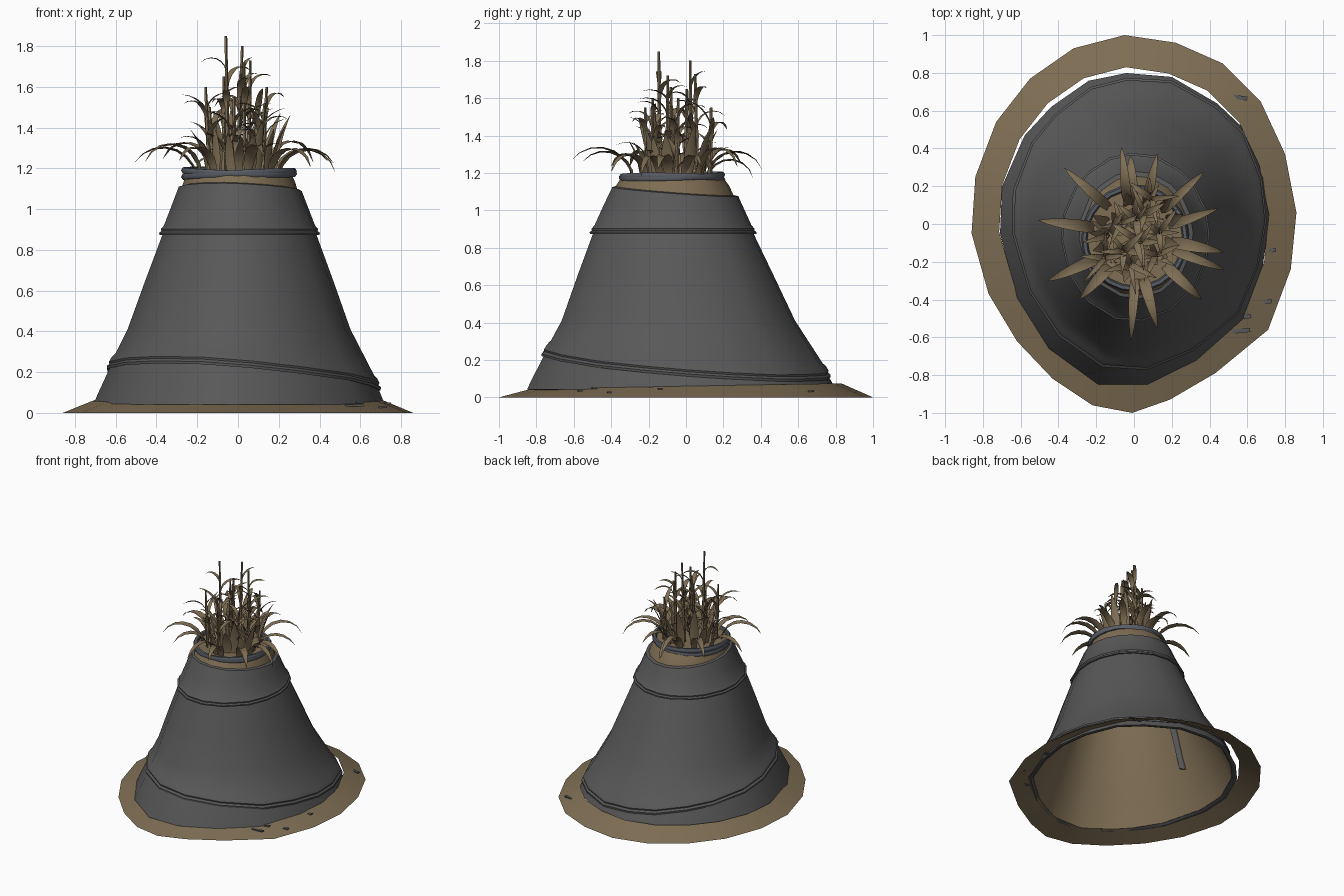
import bpy, bmesh, math, random
from mathutils import Vector

if "Cube" in bpy.data.objects:
    bpy.data.objects.remove(bpy.data.objects["Cube"])
random.seed(7)


def mat(name, c):
    m = bpy.data.materials.new(name)
    m.diffuse_color = (*c, 1)
    m.use_nodes = True
    m.node_tree.nodes["Principled BSDF"].inputs["Base Color"].default_value = m.diffuse_color
    return m


STRAW = mat("dry brown", (0.21, 0.155, 0.088))
CLOTH = mat("charcoal grey", (0.098, 0.098, 0.098))
ROPE = mat("slate rope", (0.10, 0.11, 0.13))


def finish(bm, name, material, smooth=35, normals=True):
    if normals:
        bmesh.ops.recalc_face_normals(bm, faces=bm.faces)
    me = bpy.data.meshes.new(name)
    bm.to_mesh(me)
    bm.free()
    ob = bpy.data.objects.new(name, me)
    bpy.context.collection.objects.link(ob)
    me.materials.append(material)
    if smooth:
        bpy.ops.object.select_all(action='DESELECT')
        ob.select_set(True)
        bpy.context.view_layer.objects.active = ob
        bpy.ops.object.shade_smooth_by_angle(angle=math.radians(smooth))
    return ob


# Egg-shaped footprint of the mound, and its extents by height
FOOT = [(.72, .02), (.69, .25), (.59, .5), (.44, .64), (.2, .78), (-.04, .8),
        (-.24, .76), (-.44, .62), (-.58, .47), (-.7, .2), (-.71, -.05), (-.62, -.39),
        (-.45, -.66), (-.19, -.85), (.07, -.85), (.33, -.72), (.58, -.5), (.68, -.23)]
LEVELS = [(0.04, -.71, .72, -.855, .80), (0.2, -.645, .66, -.78, .72),
          (0.42, -.535, .545, -.66, .575), (0.88, -.375, .39, -.505, .365),
          (1.10, -.29, .305, -.405, .265), (1.18, -.265, .275, -.36, .21)]
UNIT = [Vector(((x - .005) / .715, (y + .027) / .827)) for x, y in FOOT]


def section(i, z, off):
    """Point i of the mound outline at height z, pushed outward by off."""
    for a, b in zip(LEVELS, LEVELS[1:]):
        if z <= b[0] or b is LEVELS[-1]:
            break
    t = max(0, min(1, (z - a[0]) / (b[0] - a[0])))
    xl, xr, yf, yb = (p + (q - p) * t for p, q in zip(a[1:], b[1:]))
    u = UNIT[i].lerp(UNIT[i].normalized(), min(1, z / 1.0) * 0.85)
    return Vector(((xl + xr) / 2 + u.x * ((xr - xl) / 2 + off),
                   (yf + yb) / 2 + u.y * ((yb - yf) / 2 + off), z))


def shell(name, rows, material, cap=False):
    """Loft rows of (height, x tilt, y tilt, offset)."""
    bm = bmesh.new()
    prev = None
    n = len(UNIT)
    for z, tx, ty, off in rows:
        ring = [bm.verts.new(section(i, z + tx * UNIT[i].x + ty * UNIT[i].y, off))
                for i in range(n)]
        if prev:
            for i in range(n):
                j = (i + 1) % n
                bm.faces.new((prev[i], prev[j], ring[j], ring[i]))
        prev = ring
    if cap:
        bm.faces.new(prev)
    return finish(bm, name, material)


# Inner brown core, closed at the neck and open below
shell("inner_core", [(.05, 0, 0, -.035), (.2, 0, 0, -.035), (.42, 0, 0, -.03),
                     (.88, 0, 0, -.03), (1.05, 0, 0, -.02), (1.13, 0, 0, -.012),
                     (1.178, 0, 0, -.015)], STRAW, cap=True)

# Three overlapping cloth wraps with rolled hems
T = (-.05, -.06)
shell("lower_wrap", [(.05, 0, 0, -.034), (.04, 0, 0, -.02), (.042, 0, 0, 0),
                     (.09, 0, 0, 0), (.2, *T, -.004)], CLOTH)
shell("middle_wrap", [(.168, *T, -.01), (.165, *T, .006), (.178, *T, .014), (.19, *T, .006),
                      (.2, *T, .014), (.222, *T, .012), (.24, *T, .002),
                      (.41, 0, 0, .002), (.65, 0, 0, .0), (.9, 0, 0, -.006)], CLOTH)
shell("upper_wrap", [(.875, 0, 0, -.01), (.873, 0, 0, .008), (.884, 0, 0, .014),
                     (.892, 0, 0, .006), (.902, 0, 0, .012), (.92, 0, 0, .004),
                     (1.03, 0, 0, .004), (1.1, -.01, -.025, .004),
                     (1.106, -.01, -.025, -.018)], CLOTH)

# Sloping earth skirt
SKIRT = [(.86, .06), (.8, .37), (.67, .65), (.47, .85), (.22, .96), (-.05, 1.0), (-.32, .93),
         (-.55, .77), (-.73, .54), (-.84, .25), (-.86, -.05), (-.77, -.37), (-.62, -.62),
         (-.43, -.82), (-.22, -.96), (-.01, -1.0), (.19, -.93), (.43, -.79), (.71, -.56),
         (.83, -.24)]
bm = bmesh.new()
outer = [bm.verts.new((x, y, 0)) for x, y in SKIRT]
inner = [bm.verts.new((x * .83, y * .83, .06 + .015 * y)) for x, y in SKIRT]
for i in range(len(SKIRT)):
    j = (i + 1) % len(SKIRT)
    bm.faces.new((outer[i], outer[j], inner[j], inner[i]))
finish(bm, "earth_skirt", STRAW)

# Small cloth scraps lying on the skirt
for k, (x, y, z, l, a) in enumerate([(.55, .67, .032, .1, -.12), (.72, -.14, .046, .06, .1),
                                     (.71, -.41, .027, .04, .1), (.6, -.49, .05, .04, .2),
                                     (.57, -.565, .036, .09, .1)]):
    bpy.ops.mesh.primitive_cube_add(size=1, location=(x, y, z), rotation=(0, 0, a))
    o = bpy.context.object
    o.name = f"scrap_{k}"
    o.scale = (l, .022, .008)
    o.data.materials.append(CLOTH)

# Narrow strip on the inside wall
bm = bmesh.new()
pa, pb = Vector((-.36, -.03, .78)), Vector((-.53, -.07, .34))
side, inw = Vector((-.03, .02, 0)), Vector((.02, 0, 0))
quad = [bm.verts.new(p + s + d) for d in (inw * 0, inw)
        for p, s in ((pa, -side * .5), (pa, side * .5), (pb, side * .5), (pb, -side * .5))]
bm.faces.new(quad[:4])
bm.faces.new(quad[4:])
for i in range(4):
    j = (i + 1) % 4
    bm.faces.new((quad[i], quad[j], quad[j + 4], quad[i + 4]))
finish(bm, "inside_strip", CLOTH, 0)

# Crossed rope rings round the neck
for k, (z, rx, ry) in enumerate([(1.182, .03, .03), (1.172, -.02, -.05)]):
    bpy.ops.mesh.primitive_torus_add(location=(.005, -.075, z), rotation=(rx, ry, 0),
                                     major_radius=.268, minor_radius=.017,
                                     major_segments=24, minor_segments=6)
    o = bpy.context.object
    o.name = f"neck_rope_{k}"
    o.data.materials.append(ROPE)
    bpy.ops.object.shade_smooth_by_angle(angle=math.radians(60))


def leaf(bm, base, az, length, width, p0, p1, n=7):
    """Tapered, V-folded blade bending from pitch p0 to p1 (degrees)."""
    out = Vector((math.cos(az), math.sin(az), 0))
    side = Vector((-out.y, out.x, 0))
    p = Vector(base)
    prev = None
    for i in range(n + 1):
        t = i / n
        pitch = math.radians(p0 + (p1 - p0) * t)
        d = out * math.cos(pitch) + Vector((0, 0, math.sin(pitch)))
        w = width * .5 * (.55 + 1.5 * t if t < .3 else (1 - ((t - .3) / .7) ** 2)) + .001
        up = side.cross(d) * w * .35
        row = [bm.verts.new(v) for v in (p - side * w, p + up, p + side * w)]
        if prev:
            for k in (0, 1):
                bm.faces.new((prev[k], prev[k + 1], row[k + 1], row[k]))
        prev = row
        p = p + d * (length / n)


CEN = Vector((.005, -.075, 1.16))
R = random.uniform

# Broad leaves arching out over the rope, and upright ones behind
bm = bmesh.new()
for deg in (102, 93, 72, 45, 355, 342, 318, 282, 270, 228, 208, 165, 130, 20):
    a = math.radians(deg)
    b = CEN + Vector((math.cos(a), math.sin(a), 0)) * R(.18, .22)
    leaf(bm, b, a + R(-.15, .15), R(.36, .46), R(.05, .07), R(72, 88), R(-95, -55))
for k in range(14):
    a = k * math.tau / 14 + R(-.2, .2)
    b = CEN + Vector((math.cos(a), math.sin(a), 0)) * R(.14, .2)
    leaf(bm, b, a, R(.22, .34), R(.05, .07), R(85, 95), R(40, 75))
finish(bm, "broad_leaves", STRAW, 40, False)

# Broken stalks (x, y, top, lean) with small curled leaves
STALKS = [(-.05, -.14, 1.85, -.01), (.0, .02, 1.8, .02), (.05, .06, 1.73, .01),
          (.03, -.1, 1.72, .0), (-.14, -.18, 1.6, -.02), (.12, -.05, 1.6, .02),
          (.08, .13, 1.55, .02), (-.07, .0, 1.65, .0), (-.02, -.21, 1.55, .0),
          (.1, -.16, 1.52, .03), (-.12, -.05, 1.5, -.02), (.0, -.07, 1.66, .01)]
bm = bmesh.new()
lv = bmesh.new()
for x, y, top, lean in STALKS:
    lo = Vector((x, y, 1.16))
    hi = Vector((x + lean, y + R(-.015, .015), top))
    rings = [[bm.verts.new(c + Vector((math.cos(q * math.tau / 5), math.sin(q * math.tau / 5), 0)) * r)
              for q in range(5)] for c, r in ((lo, .013), (hi, .007))]
    for q in range(5):
        s = (q + 1) % 5
        bm.faces.new((rings[0][q], rings[0][s], rings[1][s], rings[1][q]))
    bm.faces.new(rings[1])
    az = R(0, 6)
    for k in range(6):
        az += 2.4
        t = .1 + .65 * k / 5
        leaf(lv, lo.lerp(hi, t), az, R(.15, .24), R(.024, .04), R(72, 86), R(-80, 10), 6)
finish(bm, "stalks", STRAW, 40)
finish(lv, "stalk_leaves", STRAW, 40, False)
